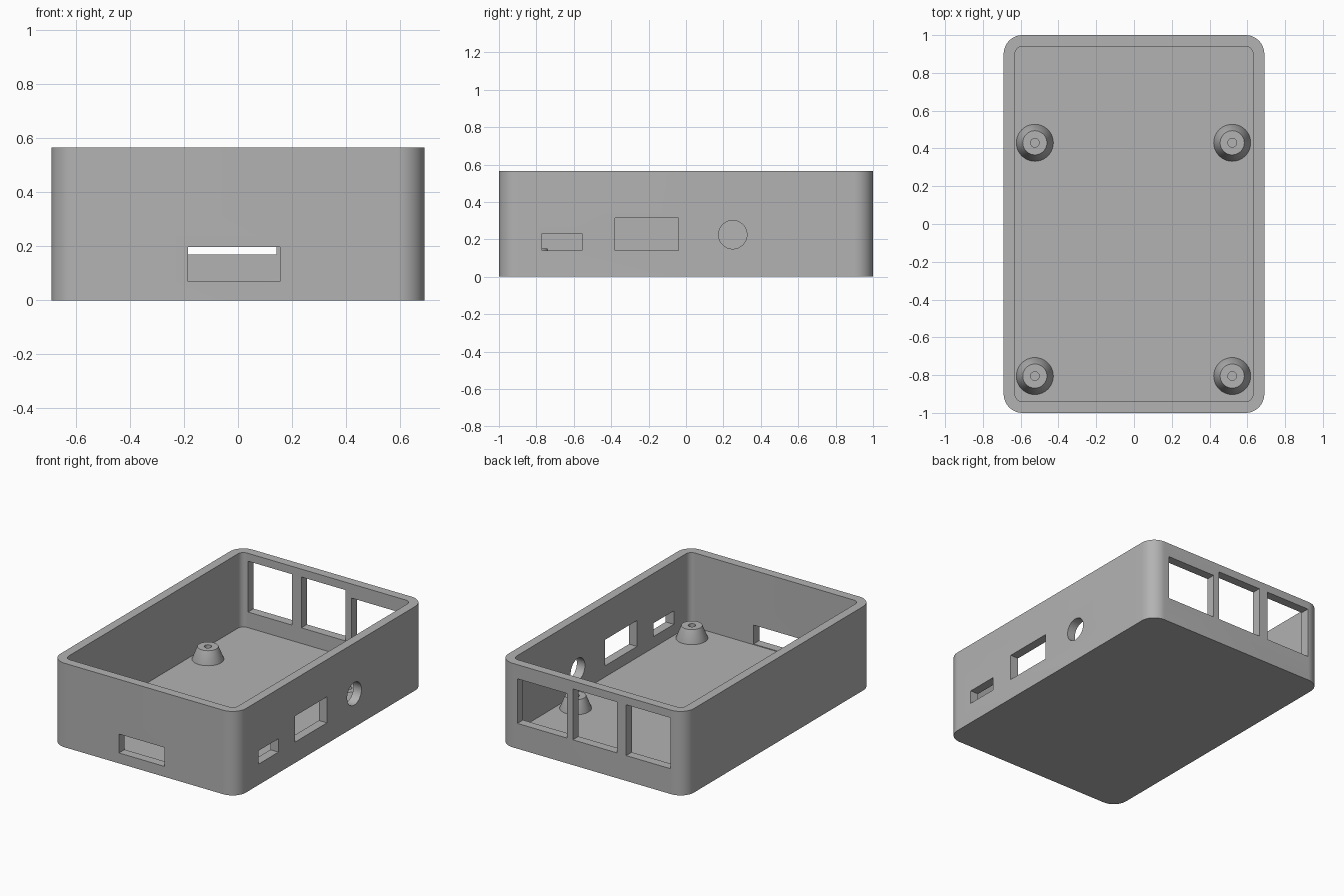
import bpy, bmesh, math
from mathutils import Matrix

HALF_X, HALF_Y, HEIGHT = 0.69, 1.0, 0.565
WALL, FLOOR = 0.06, 0.065

if "Cube" in bpy.data.objects:
    bpy.data.objects.remove(bpy.data.objects["Cube"])

grey = bpy.data.materials.new("grey plastic")
grey.use_nodes = True
colour = (0.45, 0.45, 0.45, 1)
grey.diffuse_color = colour
grey.node_tree.nodes["Principled BSDF"].inputs["Base Color"].default_value = colour


def make(name, bm):
    bmesh.ops.recalc_face_normals(bm, faces=bm.faces)
    mesh = bpy.data.meshes.new(name)
    bm.to_mesh(mesh)
    bm.free()
    mesh.materials.append(grey)
    obj = bpy.data.objects.new(name, mesh)
    bpy.context.collection.objects.link(obj)
    return obj


def box(name, x, y, z, radius=0):
    """Box from (min, max) ranges, with optional rounded upright edges."""
    bm = bmesh.new()
    bmesh.ops.create_cube(bm, size=1)
    for v in bm.verts:
        v.co = [lo + (c + 0.5) * (hi - lo) for c, (lo, hi) in zip(v.co, (x, y, z))]
    if radius:
        upright = [e for e in bm.edges if abs(e.verts[0].co.z - e.verts[1].co.z) > 0.01]
        bmesh.ops.bevel(bm, geom=upright, offset=radius, segments=12,
                        profile=0.5, affect='EDGES')
    return make(name, bm)


def cut(target, cutter):
    mod = target.modifiers.new("cut", 'BOOLEAN')
    mod.operation, mod.solver, mod.object = 'DIFFERENCE', 'EXACT', cutter
    bpy.context.view_layer.objects.active = target
    bpy.ops.object.modifier_apply(modifier=mod.name)
    bpy.data.objects.remove(cutter)


def smooth(obj):
    bpy.ops.object.select_all(action='DESELECT')
    obj.select_set(True)
    bpy.context.view_layer.objects.active = obj
    bpy.ops.object.shade_smooth_by_angle(angle=math.radians(30))


# Open tray with rounded corners
case = box("case_shell", (-HALF_X, HALF_X), (-HALF_Y, HALF_Y), (0, HEIGHT), 0.1)
ix, iy = HALF_X - WALL, HALF_Y - WALL
cut(case, box("cavity", (-ix, ix), (-iy, iy), (FLOOR, 1), 0.04))

# Card slot in the front wall
cut(case, box("card_slot", (-0.185, 0.155), (-1.1, -0.9), (0.07, 0.197)))

# Three port windows in the back wall
for x, top in (((0.187, 0.554), 0.47), ((-0.187, 0.142), 0.512), ((-0.584, -0.255), 0.512)):
    cut(case, box("back_window", x, (0.9, 1.1), (0.17, top)))

# Two connector openings and a round jack hole in the +x wall
for y, top in (((-0.77, -0.555), 0.23), ((-0.38, -0.04), 0.315)):
    cut(case, box("side_window", (0.6, 0.8), y, (0.14, top)))
bm = bmesh.new()
bmesh.ops.create_cone(bm, cap_ends=True, segments=48, radius1=0.076, radius2=0.076, depth=0.2,
                      matrix=Matrix.Translation((0.7, 0.25, 0.225)) @ Matrix.Rotation(math.pi / 2, 4, 'Y'))
cut(case, make("jack_hole", bm))
smooth(case)


# Tapered board posts with a screw hole, turned from a profile
def post(name, x, y):
    profile = [(0.098, FLOOR - 0.005), (0.098, FLOOR), (0.064, 0.15),
               (0.023, 0.15), (0.023, FLOOR + 0.005), (0, FLOOR + 0.005)]
    bm = bmesh.new()
    verts = [bm.verts.new((r, 0, z)) for r, z in profile]
    edges = [bm.edges.new(pair) for pair in zip(verts, verts[1:])]
    bmesh.ops.spin(bm, geom=verts + edges, axis=(0, 0, 1), cent=(0, 0, 0),
                   angle=math.tau, steps=40)
    bmesh.ops.remove_doubles(bm, verts=bm.verts, dist=0.0001)
    rim = [e for e in bm.edges if e.is_boundary]
    bmesh.ops.holes_fill(bm, edges=rim)
    bmesh.ops.translate(bm, verts=bm.verts, vec=(x, y, 0))
    smooth(make(name, bm))


for side, x in (("left", 0.52), ("right", -0.525)):
    for end, y in (("back", 0.43), ("front", -0.805)):
        post(f"{end}_{side}_post", x, y)
